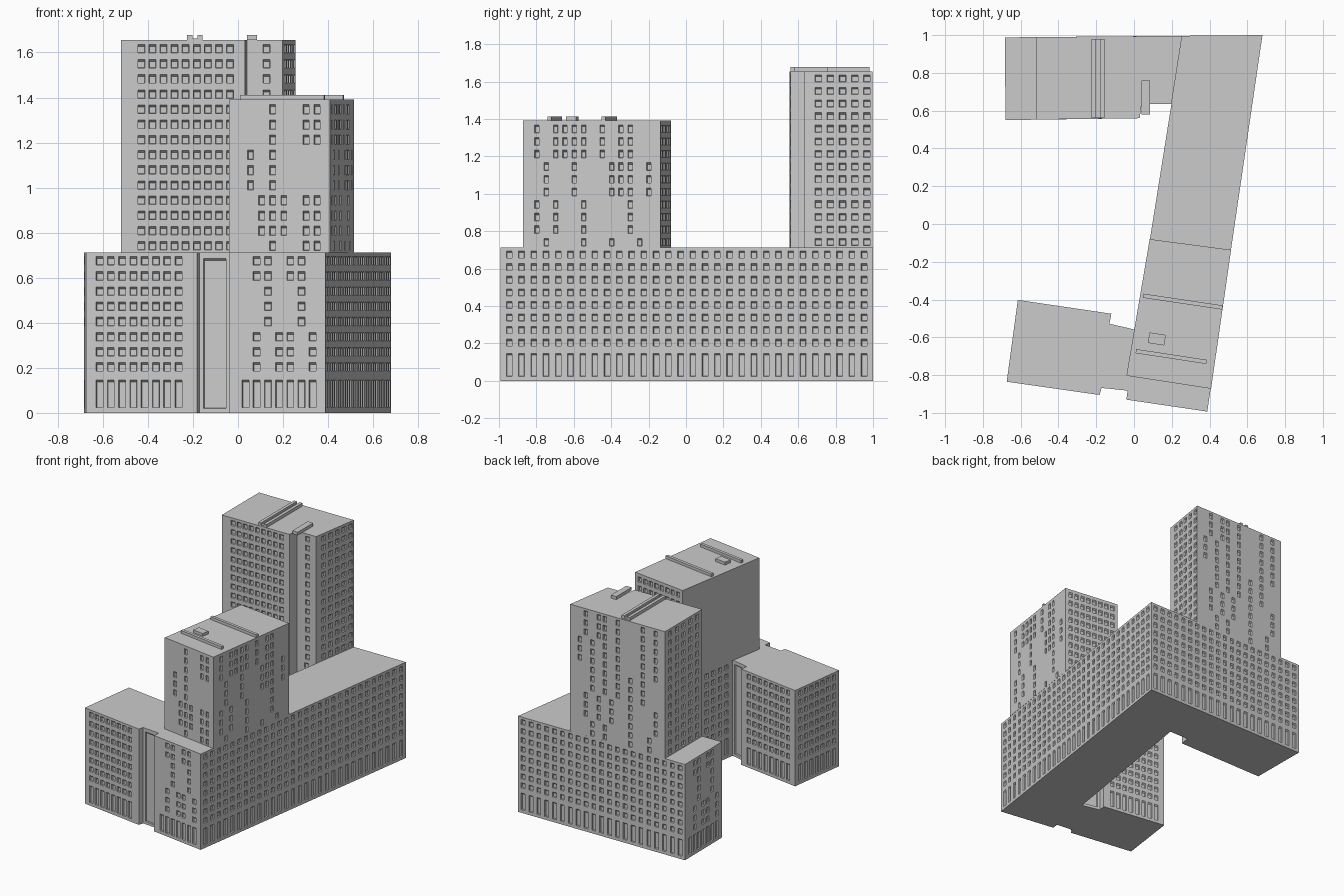
import bpy, bmesh
from mathutils import Vector

cube = bpy.data.objects.get("Cube")
if cube:
    bpy.data.objects.remove(cube, do_unlink=True)

mat = bpy.data.materials.new("concrete_grey")
mat.use_nodes = True
GREY = (0.6, 0.6, 0.6, 1)
mat.diffuse_color = GREY
mat.node_tree.nodes["Principled BSDF"].inputs["Base Color"].default_value = GREY

BASE_TOP, FRONT_TOP, BACK_TOP = 0.712, 1.391, 1.655
FLOOR, DEPTH = 0.0673, 0.01


def finish(name, bm):
    bmesh.ops.remove_doubles(bm, verts=bm.verts, dist=1e-5)
    mesh = bpy.data.meshes.new(name)
    bm.to_mesh(mesh)
    bm.free()
    mesh.materials.append(mat)
    obj = bpy.data.objects.new(name, mesh)
    bpy.context.collection.objects.link(obj)


def windows(length, first, last, count, top, rows, width=0.031, height=0.038, doors=False):
    """Opening rectangles: rows is a floor count, or a list of column digits per floor."""
    if isinstance(rows, int):
        rows = [None] * rows
    step = (last - first) / max(count - 1, 1)
    out = []

    def add(col, low, high):
        u = (first + step * col) * length
        out.append((u - width / 2, u + width / 2, low, high))

    for i, cols in enumerate(rows):
        z = top - FLOOR * i
        picked = range(count) if cols is None else [int(c, 16) for c in cols]
        for c in picked:
            add(c, z - height / 2, z + height / 2)
    if doors:
        for c in range(count):
            add(c, 0.023, 0.147)
    return out


def wall(bm, a, b, z0, z1, rects):
    """Flat wall cut into a grid, with each opening set back behind a sloped head."""
    a, b = Vector((*a, 0)), Vector((*b, 0))
    along = (b - a).normalized()
    inward = Vector((-along.y, along.x, 0))

    def vert(u, z, d=0):
        return bm.verts.new(a + along * u + inward * d + Vector((0, 0, z)))

    def tidy(values):
        return sorted({round(v, 5) for v in values})

    us = tidy([0, (b - a).length] + [u for r in rects for u in r[:2]])
    zs = tidy([z0, z1] + [z for r in rects for z in r[2:]])
    openings = [tuple(round(v, 5) for v in r) for r in rects]
    for z, zz in zip(zs, zs[1:]):
        inside = [r for r in openings if r[2] <= z and zz <= r[3]]
        cuts = tidy([us[0], us[-1]] + [u for r in inside for u in r[:2]])
        for u, uu in zip(cuts, cuts[1:]):
            if not any(r[0] <= u and uu <= r[1] for r in inside):
                bm.faces.new([vert(u, z), vert(uu, z), vert(uu, zz), vert(u, zz)])
    for u, uu, z, zz in openings:
        rim = [vert(u, z), vert(uu, z), vert(uu, zz), vert(u, zz)]
        e, head = 0.002, 0.009
        pane = [vert(u + e, z + e, DEPTH), vert(uu - e, z + e, DEPTH),
                vert(uu - e, zz - head, DEPTH), vert(u + e, zz - head, DEPTH)]
        bm.faces.new(pane)
        for i in range(4):
            j = (i + 1) % 4
            bm.faces.new([rim[i], rim[j], pane[j], pane[i]])


def block(name, corners, z0, z1, facades):
    """Prism on a counter-clockwise outline; facades maps a wall index to its openings."""
    bm = bmesh.new()
    for i, a in enumerate(corners):
        b = corners[(i + 1) % len(corners)]
        length = (Vector(b) - Vector(a)).length
        spec = facades.get(i)
        rects = []
        if spec == "portal":
            rects = [(length * 0.14, length * 0.86, 0.02, 0.685)]
        elif spec:
            rects = windows(length, **spec)
        wall(bm, a, b, z0, z1, rects)
    bm.faces.new([bm.verts.new((x, y, z1)) for x, y in corners])
    bm.faces.new([bm.verts.new((x, y, z0)) for x, y in reversed(corners)])
    finish(name, bm)


def roof_bar(name, a, b, width, z0, height):
    """Box running from a to b."""
    a, b = Vector(a), Vector(b)
    side = (b - a).normalized().orthogonal() * width / 2
    block(name, [tuple(p) for p in (a - side, b - side, b + side, a + side)][::1]
          if (b - a).cross(side) > 0 else
          [tuple(p) for p in (a + side, b + side, b - side, a - side)],
          z0, z0 + height, {})


def grid(first, last, count, top, rows, **more):
    return dict(first=first, last=last, count=count, top=top, rows=rows, **more)


def low(first, last, count, rows=8, **more):
    return grid(first, last, count, 0.675, rows, doors=True, **more)


# Low podium: two wings joined by the long side wing
scatter = ["1245"] * 2 + ["25"] * 3 + ["1346"] * 3
podium = [(-0.674, -0.835), (-0.182, -0.905), (-0.172, -0.868), (-0.034, -0.882),
          (-0.04, -0.93), (0.388, -0.993), (0.68, 1.0), (-0.684, 0.988),
          (-0.68, 0.55), (0.03, 0.56), (0.04, 0.634), (0.198, 0.634),
          (0.008, -0.56), (-0.13, -0.528), (-0.12, -0.475), (-0.615, -0.402)]
block("podium", podium, 0, BASE_TOP, {
    0: low(0.12, 0.833, 8), 2: "portal", 4: low(0.171, 0.867, 7, scatter),
    5: low(0.024, 0.976, 30), 6: low(0.03, 0.97, 21),
    7: low(0.14, 0.86, 7, scatter), 8: low(0.1, 0.92, 12), 10: low(0.5, 0.5, 1),
    11: low(0.05, 0.95, 18), 12: "portal", 14: low(0.14, 0.87, 8),
    15: low(0.12, 0.88, 7)})

# Shorter tower over the front end of the side wing
front = ["256"] * 3 + ["02"] * 3 + ["12356"] * 3 + ["256"]
side = ["0234579a"] * 3 + ["1489ac"] * 3 + ["025a"] * 3 + ["158b"]
block("front_tower", [(-0.04, -0.803), (0.408, -0.872), (0.514, -0.137), (0.083, -0.08)],
      BASE_TOP, FRONT_TOP, {
          0: grid(0.212, 0.873, 7, 1.347, front, width=0.026, height=0.042),
          1: grid(0.102, 0.917, 13, 1.347, side, width=0.024, height=0.042),
          2: grid(0.1, 0.9, 8, 1.347, 10)})

# Taller tower over the back wing
rear = ["1346ac"] * 3 + ["0246ac"] * 3 + ["2468a"] * 3 + ["1358c"] * 3 + ["248b"] * 2
block("back_tower", [(-0.52, 0.553), (0.03, 0.56), (0.04, 0.634), (0.198, 0.634),
                     (0.255, 0.996), (-0.52, 0.9895)],
      BASE_TOP, BACK_TOP, {
          0: grid(0.165, 0.882, 9, 1.617, 14),
          2: grid(0.55, 0.55, 1, 1.617, 14),
          3: grid(0.2, 0.92, 5, 1.617, 14, width=0.036),
          4: grid(0.1, 0.9, 13, 1.617, rear, width=0.028, height=0.042),
          5: grid(0.14, 0.86, 5, 1.617, 14, width=0.036)})

# Roof ducts and plant boxes
for label, x, height in (("left", -0.214, 0.023), ("right", -0.168, 0.023), ("middle", -0.191, 0.008)):
    roof_bar("back_roof_duct_" + label, (x, 0.56), (x, 0.98), 0.023, BACK_TOP, height)
roof_bar("back_roof_box", (0.063, 0.58), (0.063, 0.76), 0.044, BACK_TOP, 0.023)
roof_bar("front_roof_duct_rear", (0.05, -0.38), (0.468, -0.442), 0.022, FRONT_TOP, 0.021)
roof_bar("front_roof_duct_front", (0.01, -0.673), (0.384, -0.73), 0.022, FRONT_TOP, 0.021)
roof_bar("front_roof_box", (0.078, -0.602), (0.164, -0.615), 0.056, FRONT_TOP, 0.021)
